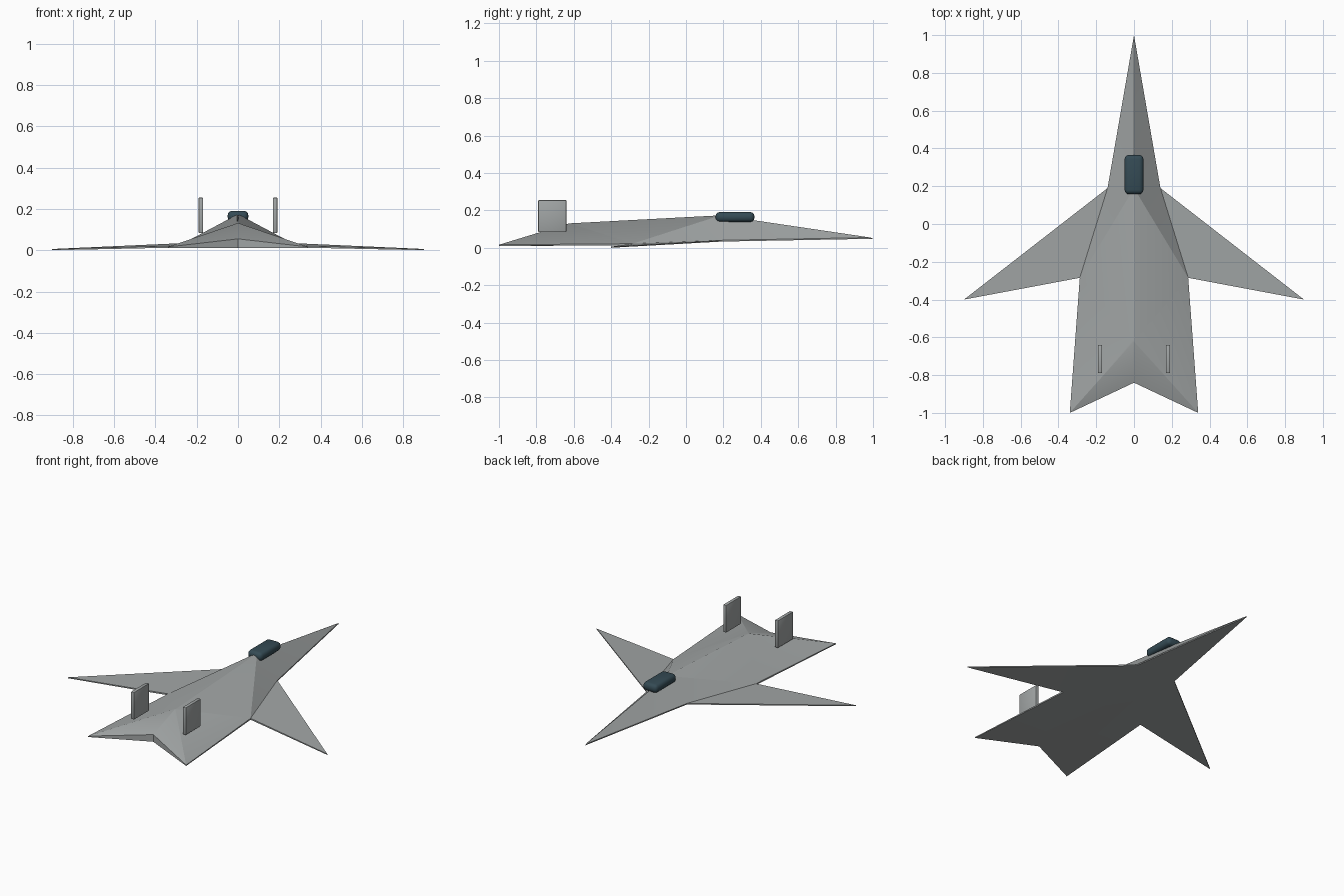
import bpy, bmesh, math
from mathutils import Vector

if "Cube" in bpy.data.objects:
    bpy.data.objects.remove(bpy.data.objects["Cube"])


def material(name, rgb):
    m = bpy.data.materials.new(name)
    m.diffuse_color = (*rgb, 1)
    m.use_nodes = True
    m.node_tree.nodes["Principled BSDF"].inputs["Base Color"].default_value = m.diffuse_color
    return m


HULL = material("hull grey", (0.36, 0.38, 0.38))
GLASS = material("dark slate glass", (0.035, 0.07, 0.09))


def finish(name, bm, mat, angle=30):
    bmesh.ops.recalc_face_normals(bm, faces=bm.faces)
    me = bpy.data.meshes.new(name)
    bm.to_mesh(me)
    bm.free()
    ob = bpy.data.objects.new(name, me)
    bpy.context.collection.objects.link(ob)
    me.materials.append(mat)
    bpy.ops.object.select_all(action='DESELECT')
    ob.select_set(True)
    bpy.context.view_layer.objects.active = ob
    bpy.ops.object.shade_smooth_by_angle(angle=math.radians(angle))
    return ob


def rounded_box(name, lo, hi, mat, bevel, segments, angle):
    bm = bmesh.new()
    bmesh.ops.create_cube(bm, size=1)
    lo, hi = Vector(lo), Vector(hi)
    for v in bm.verts:
        v.co = (lo + hi) / 2 + v.co * (hi - lo)
    bmesh.ops.bevel(bm, geom=bm.edges[:], offset=bevel, segments=segments,
                    profile=0.5, affect='EDGES')
    return finish(name, bm, mat, angle)


# fuselage and wings: one faceted shell, right half mirrored to the left
CENTRE = {
    "nose": (0, 1, 0.055), "nose_low": (0, 1, 0.048),
    "peak": (0, 0.19, 0.175), "aft": (0, -0.62, 0.132),
    "notch": (0, -0.84, 0.055), "notch_low": (0, -0.84, 0.01),
    "keel": (0, 0.19, 0.033),
}
SIDE = {
    "shoulder": (0.14, 0.19, 0.04), "shoulder_low": (0.14, 0.19, 0.033),
    "root": (0.287, -0.285, 0.022), "root_low": (0.287, -0.285, 0.013),
    "tip": (0.9, -0.4, 0.006), "tip_low": (0.9, -0.4, 0.0),
    "tail": (0.34, -1, 0.016), "tail_low": (0.34, -1, 0.01),
}
FACES = [
    "nose shoulder peak", "peak shoulder root", "peak root aft", "aft root tail",
    "aft tail notch", "shoulder tip root",                       # upper skin
    "nose nose_low shoulder_low shoulder", "shoulder shoulder_low tip_low tip",
    "tip tip_low root_low root", "root root_low tail_low tail",
    "tail tail_low notch_low notch",                             # rim
    "nose_low keel shoulder_low", "shoulder_low root_low tip_low",
    "keel notch_low root_low shoulder_low", "root_low notch_low tail_low",  # belly
]
bm = bmesh.new()
centre = {k: bm.verts.new(p) for k, p in CENTRE.items()}
for s in (1, -1):
    verts = {k: bm.verts.new((s * x, y, z)) for k, (x, y, z) in SIDE.items()}
    verts.update(centre)
    for f in FACES:
        names = f.split()
        bm.faces.new([verts[n] for n in (names if s > 0 else names[::-1])])
# narrow softened spine
spine = [e for e in bm.edges
         if set(e.verts) in ({centre["nose"], centre["peak"]},
                             {centre["peak"], centre["aft"]})]
bmesh.ops.bevel(bm, geom=spine, offset=0.006, segments=2, profile=0.5,
                affect='EDGES', clamp_overlap=True)
finish("fuselage_and_wings", bm, HULL, 20)

# twin upright tail fins
for s, side in ((1, "right"), (-1, "left")):
    rounded_box("tail_fin_" + side, (s * 0.18 - 0.011, -0.79, 0.083),
                (s * 0.18 + 0.011, -0.64, 0.255), HULL, 0.004, 2, 30)

# cockpit canopy
rounded_box("canopy", (-0.05, 0.158, 0.138), (0.05, 0.366, 0.191), GLASS, 0.022, 3, 40)
